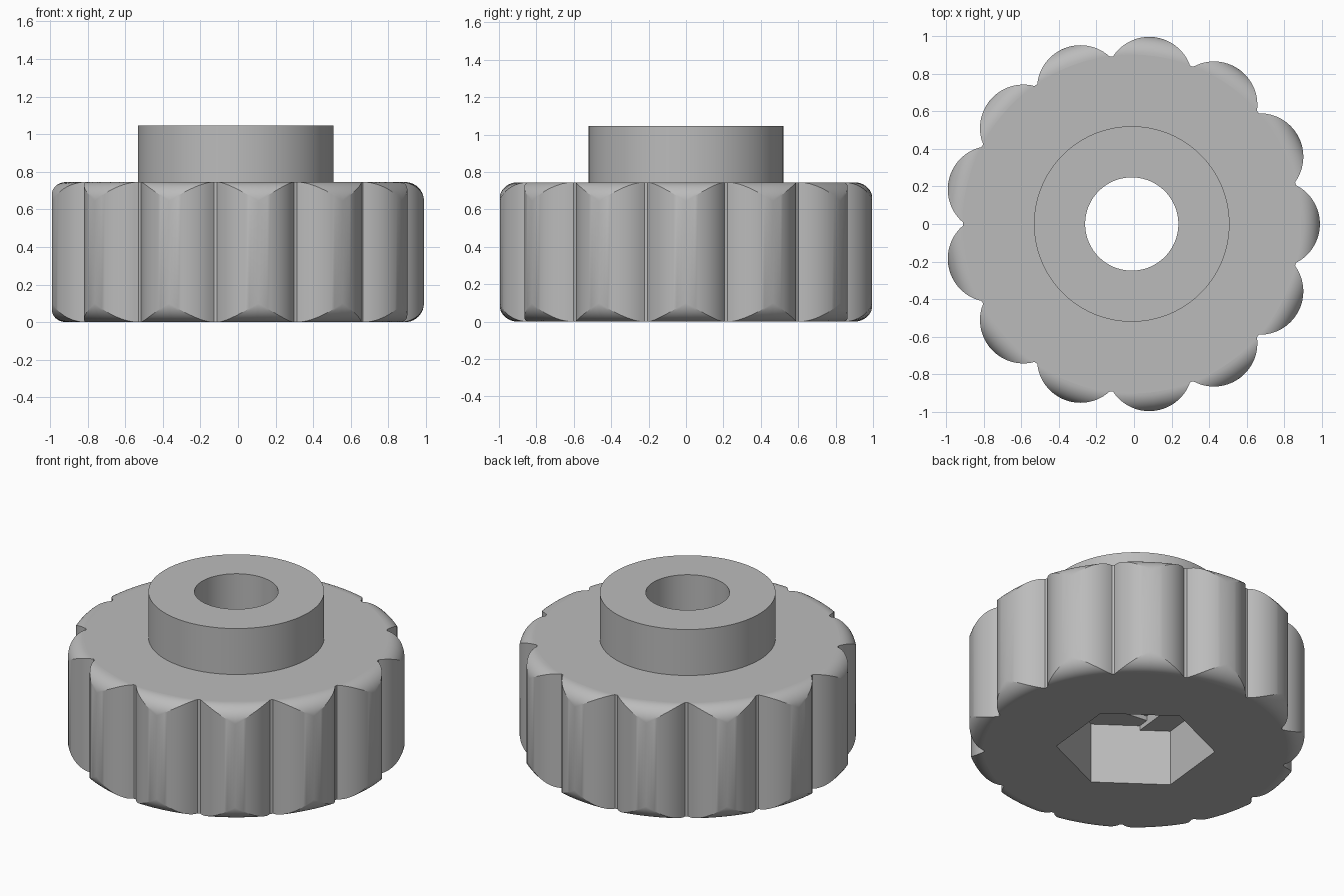
import bpy, bmesh, math
from mathutils import Matrix

cube = bpy.data.objects.get("Cube")
if cube:
    bpy.data.objects.remove(cube, do_unlink=True)

CENTRE_X = -0.012
LOBES, LOBE_DIST, LOBE_R = 13, 0.77, 0.231
GRIP_H, TOP_H = 0.745, 1.045
HUB_R, BORE_R = 0.52, 0.248
FILLET = 0.1
FLAT_R = LOBE_DIST + LOBE_R - FILLET

grey = bpy.data.materials.new("Plain grey")
grey.use_nodes = True
colour = (0.5, 0.5, 0.5, 1)
grey.diffuse_color = colour
grey.node_tree.nodes["Principled BSDF"].inputs["Base Color"].default_value = colour


def make_object(name, bm):
    bmesh.ops.recalc_face_normals(bm, faces=bm.faces)
    mesh = bpy.data.meshes.new(name)
    bm.to_mesh(mesh)
    bm.free()
    mesh.materials.append(grey)
    obj = bpy.data.objects.new(name, mesh)
    bpy.context.collection.objects.link(obj)
    return obj


# Fluted grip: outline of overlapping round lobes
def outline(steps=28):
    points = []
    half = math.radians(13.3)
    for lobe in range(LOBES):
        for i in range(steps + 1):
            t = half * (2 * i / steps - 1)
            radius = LOBE_DIST * math.cos(t) + math.sqrt(LOBE_R**2 - (LOBE_DIST * math.sin(t))**2)
            points.append((lobe * math.tau / LOBES + t, radius))
    return points


# Side profile at one angle: turned fillet trimmed to the lobe, then the hub
def column(radius, steps=10):
    start = math.asin(min(1, max(0, (radius - FLAT_R) / FILLET)))
    arc = []
    for i in range(steps + 1):
        a = start * (1 - i / steps)
        arc.append((min(radius, FLAT_R + FILLET * math.sin(a)), FILLET * (1 - math.cos(a))))
    lower = [(r, z) for r, z in reversed(arc)]
    upper = [(r, GRIP_H - z) for r, z in arc]
    return lower + upper + [(HUB_R, GRIP_H), (HUB_R, TOP_H)]


bm = bmesh.new()
cols = []
for angle, radius in outline():
    c, s = math.cos(angle), math.sin(angle)
    cols.append([bm.verts.new((r * c, r * s, z)) for r, z in column(radius)])
for k, a in enumerate(cols):
    b = cols[(k + 1) % len(cols)]
    for i in range(len(a) - 1):
        bm.faces.new((a[i], b[i], b[i + 1], a[i + 1]))
bm.faces.new([c[0] for c in reversed(cols)])
bm.faces.new([c[-1] for c in cols])
bmesh.ops.remove_doubles(bm, verts=bm.verts, dist=1e-5)
knob = make_object("fluted_knob", bm)


# Socket cutters: hexagon, stepped slot and square, then the round bore
def prism(name, points, top):
    bm = bmesh.new()
    base = bm.faces.new([bm.verts.new((x, y, -0.1)) for x, y in points])
    side = bmesh.ops.extrude_face_region(bm, geom=[base])["geom"]
    verts = [v for v in side if isinstance(v, bmesh.types.BMVert)]
    bmesh.ops.translate(bm, verts=verts, vec=(0, 0, top + 0.1))
    bmesh.ops.rotate(bm, verts=bm.verts, matrix=Matrix.Rotation(math.radians(84), 3, "Z"))
    obj = make_object(name, bm)
    obj.hide_render = True
    return obj


def ring(radius, count, turn=0):
    return [(radius * math.cos(turn + math.tau * i / count),
             radius * math.sin(turn + math.tau * i / count)) for i in range(count)]


HEX_R, HALF = 0.47, 0.25
end = HEX_R - HALF / math.sqrt(3)
slot = [(HEX_R, 0), (end, HALF), (-end, HALF), (-HEX_R, 0), (-end, -HALF), (end, -HALF)]
cutters = [
    prism("bore_cutter", ring(BORE_R, 96), TOP_H + 0.1),
    prism("square_step_cutter", ring(HALF * math.sqrt(2), 4, math.pi / 4), 0.425),
    prism("slot_step_cutter", slot, 0.395),
    prism("hex_socket_cutter", ring(HEX_R, 6), 0.365),
]
bpy.ops.object.select_all(action="DESELECT")
bpy.context.view_layer.objects.active = knob
knob.select_set(True)
for cutter in cutters:
    mod = knob.modifiers.new(cutter.name, "BOOLEAN")
    mod.operation, mod.solver, mod.object = "DIFFERENCE", "EXACT", cutter
    bpy.ops.object.modifier_apply(modifier=mod.name)
    bpy.data.objects.remove(cutter, do_unlink=True)

# Smooth curved walls, crisp edges and flat ends
bpy.ops.object.shade_smooth_by_angle(angle=math.radians(20))
for face in knob.data.polygons:
    if abs(face.normal.z) > 0.9999:
        face.use_smooth = False
knob.location.x = CENTRE_X
